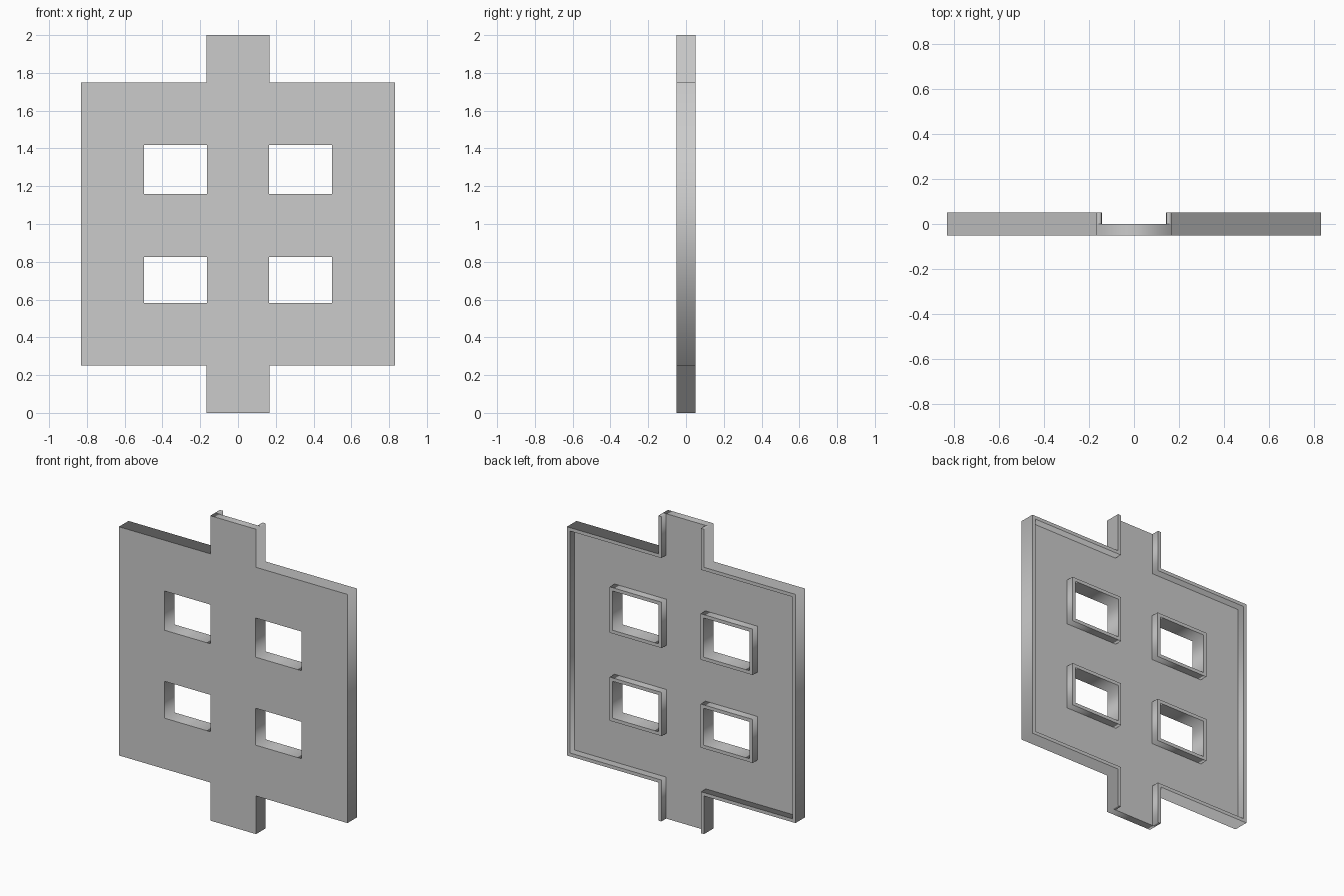
import bpy, math

if "Cube" in bpy.data.objects:
    bpy.data.objects.remove(bpy.data.objects["Cube"])

WALL = 0.022
TAB, SIDE = 0.166, 0.83      # half widths of the tabs and of the panel
LOW, HIGH, TOP = 0.25, 1.75, 2.0
WINDOWS = [(0.583, 0.825), (1.16, 1.417)]
WIN_X = (0.163, 0.497)


def prism(name, loops, y0, y1):
    """Fill x/z loops (inner loops become holes) and extrude from y0 to y1."""
    cu = bpy.data.curves.new(name, 'CURVE')
    cu.dimensions = '2D'
    cu.fill_mode = 'BOTH'
    cu.extrude = (y1 - y0) / 2
    for pts in loops:
        sp = cu.splines.new('POLY')
        sp.points.add(len(pts) - 1)
        for p, (x, z) in zip(sp.points, pts):
            p.co = (x, z, 0, 1)
        sp.use_cyclic_u = True
    ob = bpy.data.objects.new(name, cu)
    bpy.context.collection.objects.link(ob)
    ob.rotation_euler = (math.pi / 2, 0, 0)
    ob.location.y = (y0 + y1) / 2
    bpy.ops.object.select_all(action='DESELECT')
    ob.select_set(True)
    bpy.context.view_layer.objects.active = ob
    bpy.ops.object.convert(target='MESH')
    bpy.ops.object.transform_apply(location=True, rotation=True, scale=True)
    return bpy.context.object


def rect(x0, x1, z0, z1, grow=0.0):
    return [(x0 - grow, z0 - grow), (x1 + grow, z0 - grow),
            (x1 + grow, z1 + grow), (x0 - grow, z1 + grow)]


def flip(pts, s):
    return [(s * x, z) for x, z in pts]


# Right half of the outline, and the same line inset by the wall thickness
edge = [(TAB, 0), (TAB, LOW), (SIDE, LOW), (SIDE, HIGH), (TAB, HIGH), (TAB, TOP)]
inset = [(TAB - WALL, 0), (TAB - WALL, LOW + WALL), (SIDE - WALL, LOW + WALL),
         (SIDE - WALL, HIGH - WALL), (TAB - WALL, HIGH - WALL), (TAB - WALL, TOP)]

# Front plate with four window openings
holes = [flip(rect(*WIN_X, z0, z1), s) for s in (-1, 1) for z0, z1 in WINDOWS]
prism("front_plate", [edge + flip(edge, -1)[::-1]] + holes, -0.05, 0.0)

for s, side in ((-1, "left"), (1, "right")):
    # Raised rim on the back, open at the tab ends
    prism(f"{side}_rim", [flip(edge + inset[::-1], s)], 0.0, 0.05)
    # Raised frames around the windows
    for (z0, z1), level in zip(WINDOWS, ("lower", "upper")):
        prism(f"{level}_{side}_window_frame",
              [flip(rect(*WIN_X, z0, z1, WALL), s), flip(rect(*WIN_X, z0, z1), s)],
              0.0, 0.05)
